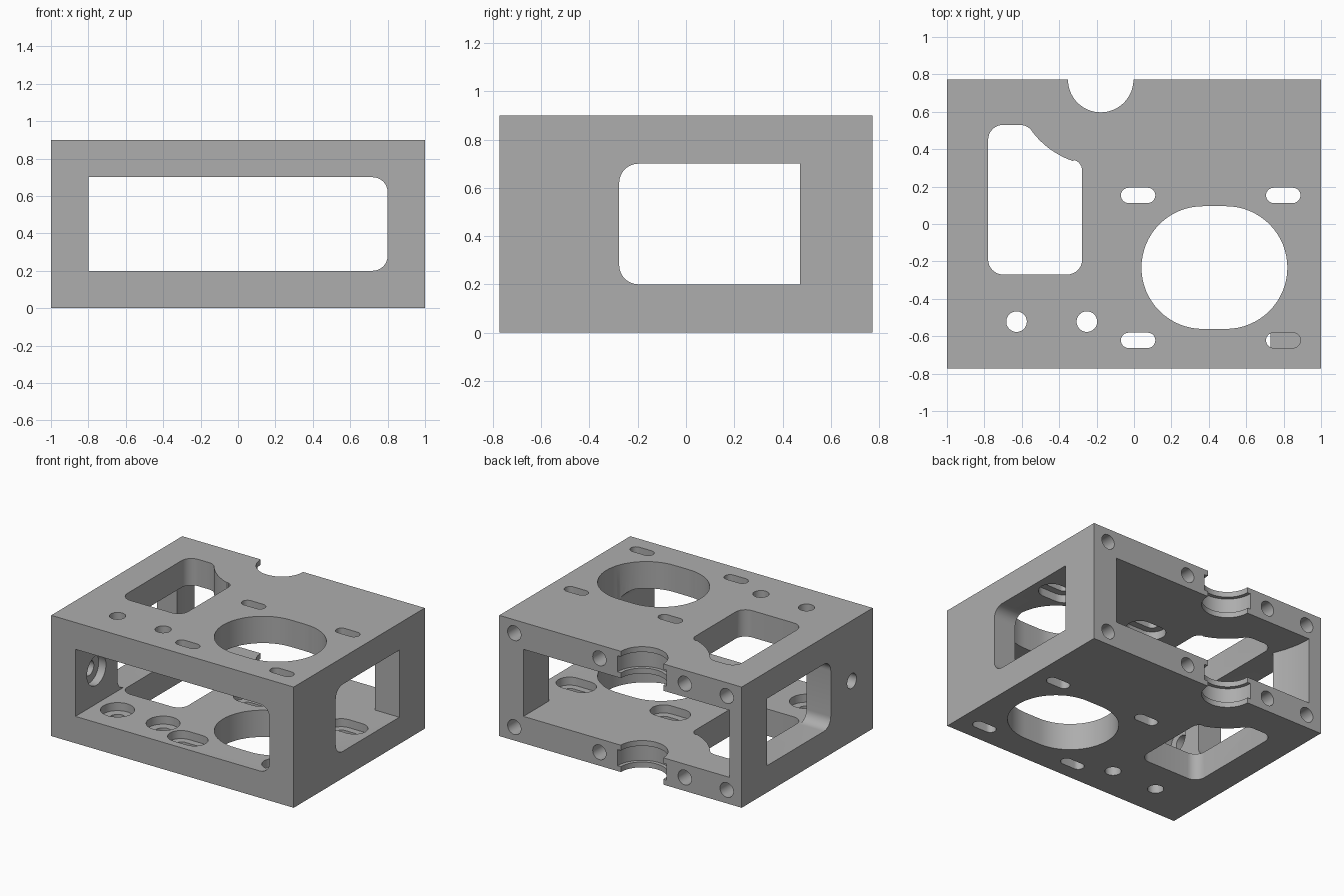
import bpy, bmesh, math
from mathutils import Matrix, Vector

if "Cube" in bpy.data.objects:
    bpy.data.objects.remove(bpy.data.objects["Cube"])

HY, H = 0.772, 0.9           # half depth, height
LO, HI = 0.2, 0.7            # cavity floor and ceiling
BX = -0.178                  # bearing seat centre in x (on the back edge)

metal = bpy.data.materials.new("grey_metal")
metal.diffuse_color = (0.42, 0.42, 0.42, 1)
metal.use_nodes = True
metal.node_tree.nodes["Principled BSDF"].inputs["Base Color"].default_value = metal.diffuse_color

# axis maps: profile (u, v) and extrusion w -> world
AXES = {
    "z": lambda u, v, w: (u, v, w),
    "y": lambda u, v, w: (u, w, v),
    "x": lambda u, v, w: (w, u, v),
}


def prism(name, pts, w0, w1, axis="z"):
    """Solid made by extruding a closed profile along one axis."""
    f = AXES[axis]
    bm = bmesh.new()
    a = [bm.verts.new(f(u, v, w0)) for u, v in pts]
    b = [bm.verts.new(f(u, v, w1)) for u, v in pts]
    bm.faces.new(a)
    bm.faces.new(b[::-1])
    n = len(pts)
    for i in range(n):
        j = (i + 1) % n
        bm.faces.new((a[j], a[i], b[i], b[j]))
    bmesh.ops.recalc_face_normals(bm, faces=bm.faces[:])
    me = bpy.data.meshes.new(name)
    bm.to_mesh(me)
    bm.free()
    me.materials.append(metal)
    ob = bpy.data.objects.new(name, me)
    bpy.context.collection.objects.link(ob)
    return ob


def arc(cx, cy, r, a0, a1, n):
    return [(cx + r * math.cos(math.radians(a0 + (a1 - a0) * i / n)),
             cy + r * math.sin(math.radians(a0 + (a1 - a0) * i / n))) for i in range(n + 1)]


def circle(cx, cy, r, n=40):
    return arc(cx, cy, r, 0, 360, n)[:-1]


def stadium(cx, cy, half, r, n=14):
    d = half - r
    return arc(cx + d, cy, r, -90, 90, n) + arc(cx - d, cy, r, 90, 270, n)


def rounded(x0, y0, x1, y1, radii):
    """Rectangle with radii for corners: low-left, low-right, up-right, up-left."""
    pts = []
    corners = [(x0, y0, 1, 1, 180), (x1, y0, -1, 1, 270), (x1, y1, -1, -1, 0), (x0, y1, 1, -1, 90)]
    for (x, y, sx, sy, a), r in zip(corners, radii):
        pts += arc(x + sx * r, y + sy * r, r, a, a + 90, 8) if r else [(x, y)]
    return pts


body = prism("machined_frame", [(-1, -HY), (1, -HY), (1, HY), (-1, HY)], 0, H)


def cut(pts, w0, w1, axis="z"):
    tool = prism("cutter", pts, w0, w1, axis)
    tool.hide_render = True
    mod = body.modifiers.new("cut", "BOOLEAN")
    mod.operation, mod.solver, mod.object = "DIFFERENCE", "EXACT", tool
    dg = bpy.context.evaluated_depsgraph_get()
    old = body.data
    new = bpy.data.meshes.new_from_object(body.evaluated_get(dg))
    body.modifiers.clear()
    body.data = new
    bpy.data.meshes.remove(old)
    bpy.data.meshes.remove(tool.data)


# front window, rounded on its right end
cut(rounded(-0.8, LO, 0.8, HI, (0, 0.08, 0.08, 0)), -HY - 0.1, -0.2, "y")
# main cavity, open at the back
cut(rounded(-0.8, LO, 0.8, HI, (0, 0, 0, 0)), -0.21, HY + 0.1, "y")
# side windows through both walls
cut(rounded(-0.277, LO, 0.472, HI, (0.08, 0, 0, 0.08)), -1.1, 1.1, "x")
# round clearance scooped into the left wall
cut(circle(BX, HY, 0.72, 80), LO, HI)

# large oval opening and shaped opening through both plates
cut(stadium(0.43, -0.233, 0.39, 0.328, 32), -0.1, H + 0.1)
shaped = (arc(-0.7, -0.19, 0.08, 180, 270, 8) + arc(-0.357, -0.19, 0.08, 270, 360, 8)
          + arc(-0.337, 0.285, 0.06, 0, 70, 6)
          + arc(BX, HY, 0.46, 251, 217, 12)
          + arc(-0.61, 0.45, 0.08, 40, 90, 5) + arc(-0.7, 0.45, 0.08, 90, 180, 8))
cut(shaped, -0.1, H + 0.1)

# half-round bearing seats with a wider groove in each plate
cut(circle(BX, HY, 0.175, 64), -0.1, H + 0.1)
for z in (0.0, HI):
    cut(circle(BX, HY, 0.202, 64), z + 0.04, z + 0.16)

# mounting slots and round holes, each counterbored from the inside
D = 0.06
plates = ((LO - D, LO + 0.001), (HI - 0.001, HI + D))
for x in (0.022, 0.798):
    for y in (0.153, -0.622):
        cut(stadium(x, y, 0.092, 0.041), -0.1, H + 0.1) if x < 0.5 or y > 0 else [
            cut(stadium(x, y, 0.092, 0.041), a, b) for a, b in ((-0.1, LO), (HI, H + 0.1))]
        for a, b in plates:
            cut(stadium(x, y, 0.147, 0.092), a, b)
for x in (-0.628, -0.252):
    cut(circle(x, -0.522, 0.055), -0.1, H + 0.1)
    for a, b in plates:
        cut(circle(x, -0.522, 0.115), a, b)

# counterbored hole in the left wall
cut(circle(-0.525, 0.45, 0.055), -1.1, -0.7, "x")
cut(circle(-0.525, 0.45, 0.112), -0.8 - D, -0.7, "x")

# blind screw holes in the back edges
for x in (-0.876, -0.53, 0.174, 0.876):
    for z in (0.1, 0.8):
        cut(circle(x, z, 0.055, 32), HY - 0.2, HY + 0.1, "y")

bpy.context.view_layer.objects.active = body
body.select_set(True)
bpy.ops.object.shade_smooth_by_angle(angle=math.radians(25))
